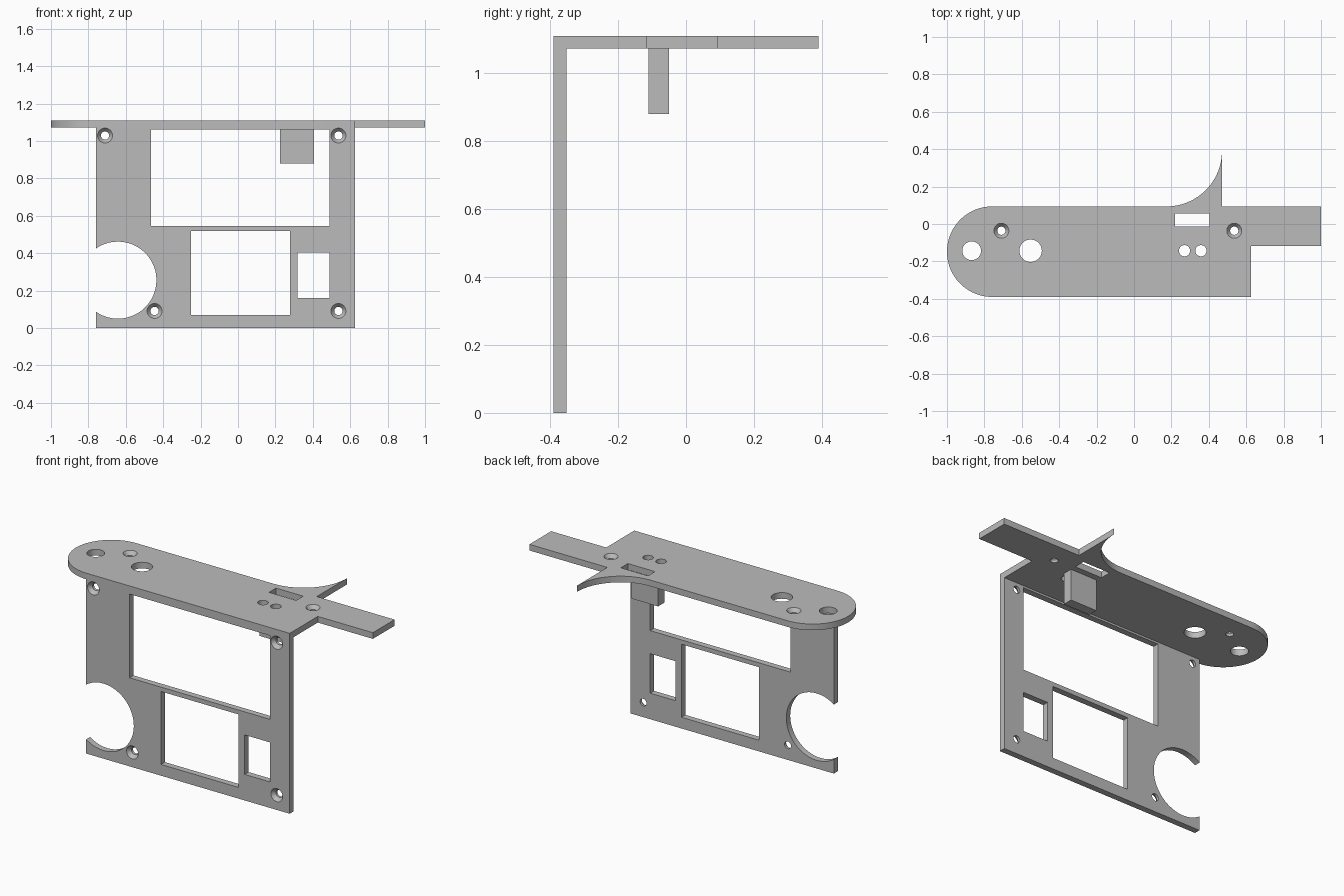
import bpy
import bmesh
import math
from mathutils import Matrix

if "Cube" in bpy.data.objects:
    bpy.data.objects.remove(bpy.data.objects["Cube"])

grey = bpy.data.materials.new("plain grey")
grey.use_nodes = True
grey.diffuse_color = (0.5, 0.5, 0.5, 1)
grey.node_tree.nodes["Principled BSDF"].inputs["Base Color"].default_value = (0.5, 0.5, 0.5, 1)

FRONT, BACK = -0.39, 0.39
TOP, T = 1.11, 0.038
UNDER = TOP - T


def new_object(name, bm):
    bmesh.ops.recalc_face_normals(bm, faces=bm.faces[:])
    mesh = bpy.data.meshes.new(name)
    bm.to_mesh(mesh)
    bm.free()
    obj = bpy.data.objects.new(name, mesh)
    bpy.context.collection.objects.link(obj)
    mesh.materials.append(grey)
    return obj


def prism(name, outline, z0, z1):
    """Extrude a flat outline from z0 to z1."""
    bm = bmesh.new()
    face = bm.faces.new([bm.verts.new((x, y, z0)) for x, y in outline])
    side = bmesh.ops.extrude_face_region(bm, geom=[face])
    verts = [v for v in side["geom"] if isinstance(v, bmesh.types.BMVert)]
    bmesh.ops.translate(bm, verts=verts, vec=(0, 0, z1 - z0))
    return new_object(name, bm)


def rect(x0, x1, y0, y1):
    return [(x0, y0), (x1, y0), (x1, y1), (x0, y1)]


def arc(cx, cy, r, start, end, steps):
    angles = [math.radians(start + (end - start) * i / steps) for i in range(steps + 1)]
    return [(cx + r * math.cos(a), cy + r * math.sin(a)) for a in angles]


def cone(x, y, z0, z1, r0, r1, segments=48):
    bm = bmesh.new()
    bmesh.ops.create_cone(bm, cap_ends=True, segments=segments, radius1=r0, radius2=r1,
                          depth=z1 - z0, matrix=Matrix.Translation((x, y, (z0 + z1) / 2)))
    return new_object("cutter", bm)


def cut(obj, cutter):
    mod = obj.modifiers.new("cut", "BOOLEAN")
    mod.operation, mod.solver, mod.object = "DIFFERENCE", "EXACT", cutter
    bpy.context.view_layer.objects.active = obj
    bpy.ops.object.modifier_apply(modifier=mod.name)
    bpy.data.objects.remove(cutter)


def window(obj, face, *bounds):
    cut(obj, prism("cutter", rect(*bounds), face - 2 * T, face + T))


def hole(obj, face, x, y, r):
    cut(obj, cone(x, y, face - 2 * T, face + T, r, r))


def screw_hole(obj, face, x, y):
    """Through hole with a conical countersink on the outer face."""
    hole(obj, face, x, y, 0.022)
    cut(obj, cone(x, y, face - 0.025, face + 0.005, 0.020, 0.044))


def finish(obj):
    bpy.ops.object.select_all(action="DESELECT")
    obj.select_set(True)
    bpy.context.view_layer.objects.active = obj
    bpy.ops.object.shade_smooth_by_angle(angle=math.radians(30))


# Top plate: round end, side bar and a curved horn at the back
edge, radius, horn = 0.094, 0.242, 0.296
outline = [(0.625, FRONT), (0.625, -0.117), (1, -0.117), (1, edge), (0.47, edge)]
outline += arc(0.174, edge + horn, horn, 0, -90, 24)
outline += arc(radius - 1, edge - radius, radius, 90, 270, 48)
top_plate = prism("top_plate", outline, UNDER, TOP)
for x, r in [(-0.868, 0.05), (-0.553, 0.06), (0.27, 0.03), (0.358, 0.03)]:
    hole(top_plate, TOP, x, -0.143, r)
for x in (-0.709, 0.536):
    screw_hole(top_plate, TOP, x, -0.036)
window(top_plate, TOP, 0.22, 0.405, -0.013, 0.055)
finish(top_plate)

# Front plate: cut lying flat, then stood upright
face = -FRONT
front_plate = prism("front_plate", rect(-0.76, 0.625, 0, UNDER), face - T, face)
window(front_plate, face, -0.465, 0.49, 0.545, 1.06)
window(front_plate, face, -0.251, 0.278, 0.069, 0.518)
window(front_plate, face, 0.318, 0.49, 0.16, 0.403)
hole(front_plate, face, -0.642, 0.256, 0.206)
for x, z in [(-0.711, 1.029), (0.537, 1.029), (-0.446, 0.091), (0.537, 0.091)]:
    screw_hole(front_plate, face, x, z)
front_plate.data.transform(Matrix.Rotation(math.radians(90), 4, "X"))
finish(front_plate)

# Block hanging under the top plate
prism("hanging_block", rect(0.225, 0.405, -0.11, -0.05), 0.88, UNDER)
